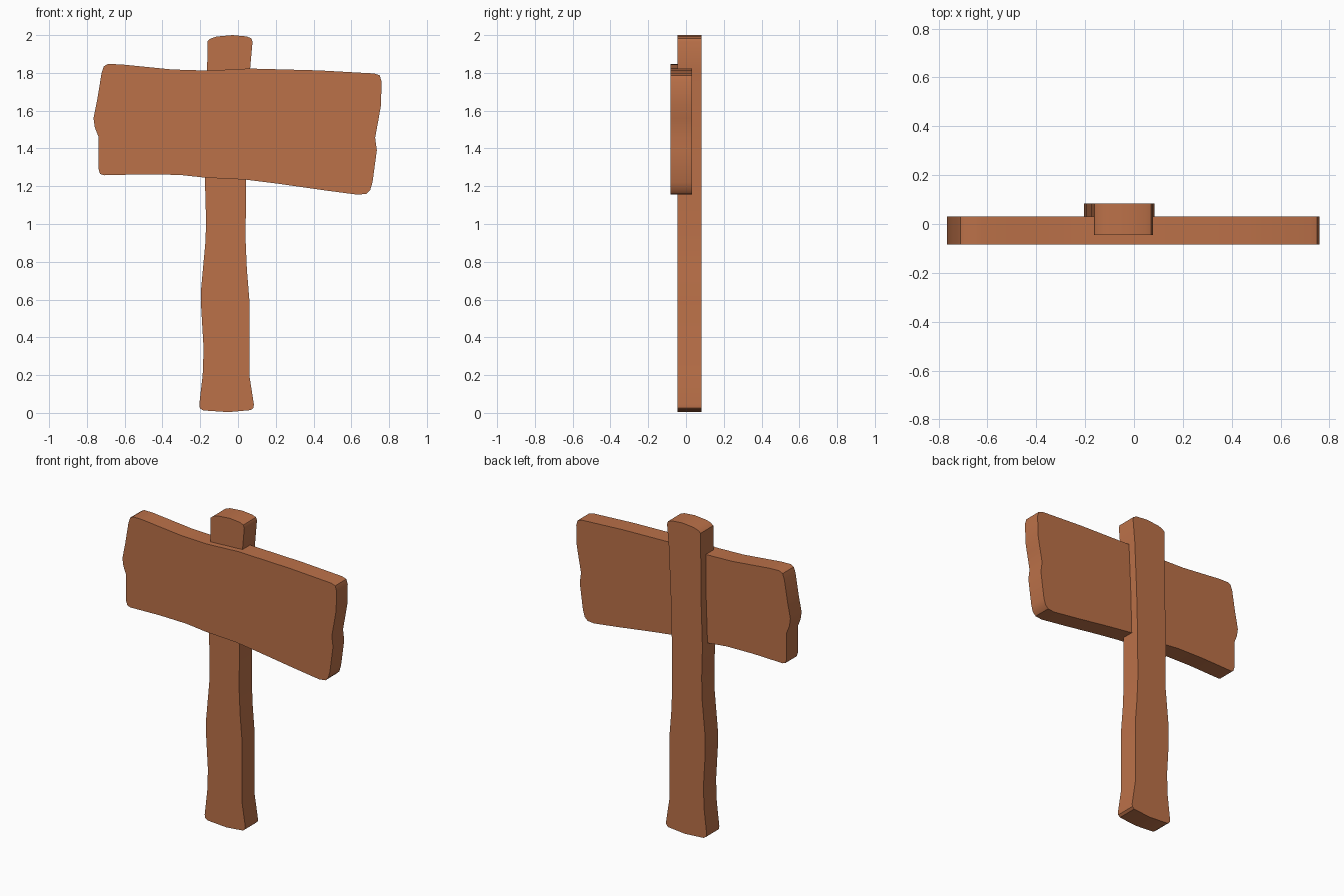
import bpy, bmesh, math

wood = bpy.data.materials.new("warm_brown_wood")
wood.diffuse_color = (0.50, 0.165, 0.066, 1)


def plank(name, outline, y_front, y_back):
    """Extrude a front-view (x, z) outline from y_front to y_back."""
    bm = bmesh.new()
    face = bm.faces.new([bm.verts.new((x, y_front, z)) for x, z in outline])
    ext = bmesh.ops.extrude_face_region(bm, geom=[face])
    verts = [g for g in ext["geom"] if isinstance(g, bmesh.types.BMVert)]
    bmesh.ops.translate(bm, verts=verts, vec=(0, y_back - y_front, 0))
    bmesh.ops.recalc_face_normals(bm, faces=bm.faces)
    bmesh.ops.triangulate(bm, faces=[f for f in bm.faces if len(f.verts) > 4])
    me = bpy.data.meshes.new(name)
    bm.to_mesh(me)
    bm.free()
    me.materials.append(wood)
    ob = bpy.data.objects.new(name, me)
    bpy.context.collection.objects.link(ob)
    bpy.ops.object.select_all(action="DESELECT")
    ob.select_set(True)
    bpy.context.view_layer.objects.active = ob
    bpy.ops.object.shade_smooth_by_angle(angle=math.radians(35))
    return ob


# Upright post: wavy sides, domed top, flared foot
plank("post", [
    (-.162, 1.968), (-.145, 1.982), (-.115, 1.992), (-.03, 2.0), (.045, 1.993),
    (.07, 1.983), (.077, 1.965), (.064, 1.82), (.05, 1.5), (.043, 1.235),
    (.04, .92), (.047, .76), (.06, .60), (.06, .20), (.084, .045), (.082, .027),
    (.068, .015), (-.05, .004), (-.185, .013), (-.202, .025), (-.205, .045),
    (-.187, .20), (-.182, .34), (-.195, .56), (-.195, .66), (-.171, .92),
    (-.17, 1.05), (-.175, 1.235), (-.165, 1.55)], -.046, .083)

# Sign board: crooked, worn rectangle fixed across the front of the post
plank("sign_board", [
    (-.69, 1.847), (-.62, 1.845), (-.47, 1.83), (-.35, 1.818), (-.16, 1.812),
    (.06, 1.823), (.43, 1.813), (.72, 1.797), (.75, 1.787), (.76, 1.755),
    (.757, 1.63), (.745, 1.56), (.726, 1.457), (.735, 1.39), (.712, 1.22),
    (.70, 1.18), (.68, 1.16), (.635, 1.155), (.46, 1.178), (.20, 1.215),
    (.04, 1.235), (-.17, 1.245), (-.31, 1.26), (-.50, 1.263), (-.71, 1.258),
    (-.73, 1.265), (-.738, 1.29), (-.738, 1.46), (-.758, 1.51), (-.765, 1.56),
    (-.745, 1.66), (-.722, 1.80), (-.71, 1.835)], -.083, .031)
